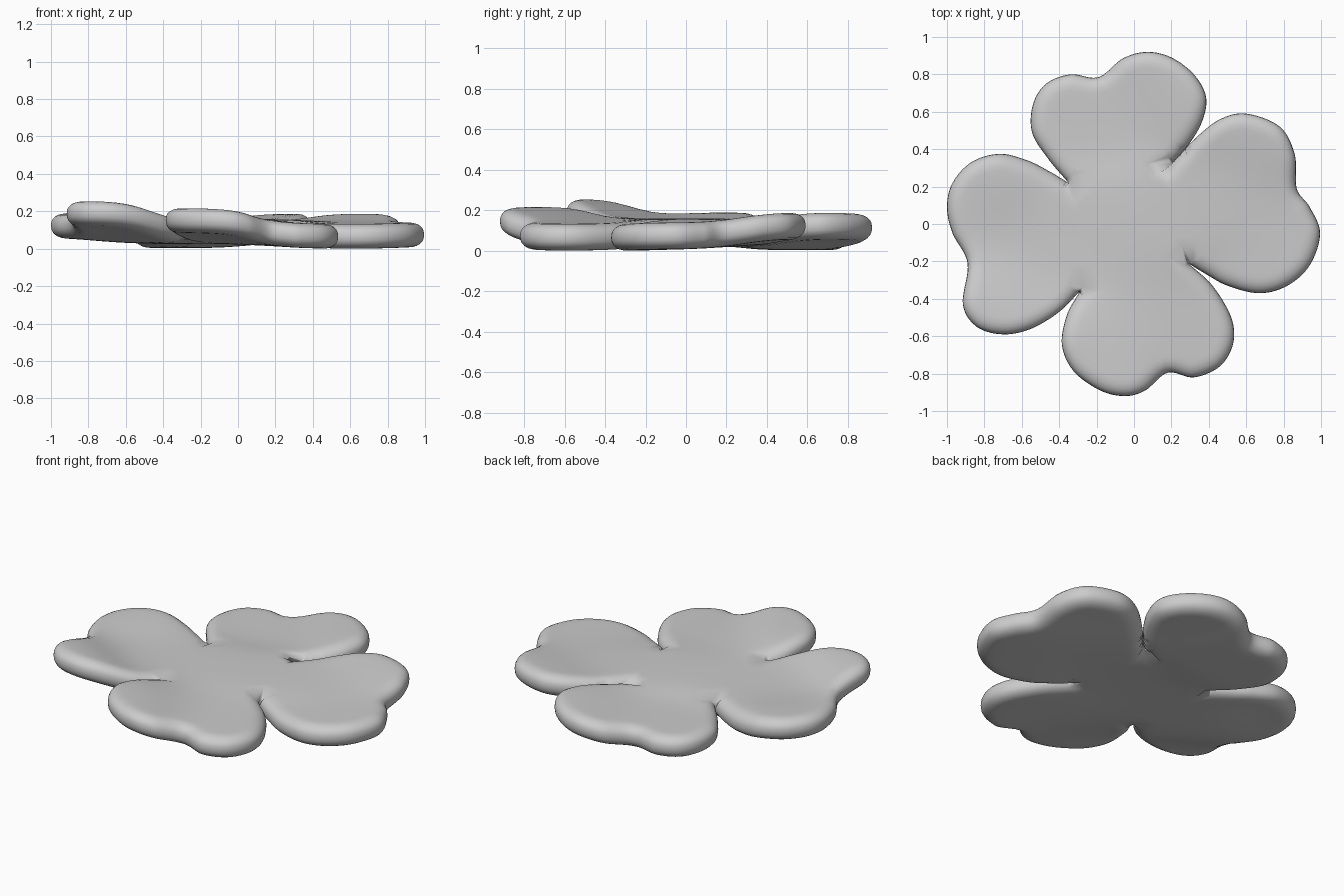
import bpy, bmesh, math
from mathutils import Vector, kdtree
from mathutils.geometry import delaunay_2d_cdt

if "Cube" in bpy.data.objects:
    bpy.data.objects.remove(bpy.data.objects["Cube"])

# Leaf outlines, clockwise, each running from notch to notch
right = [(.20, .32), (.33, .46), (.46, .56), (.60, .59), (.78, .52), (.86, .37), (.87, .19),
         (.94, .09), (.995, -.05), (.94, -.22), (.82, -.33), (.67, -.37), (.50, -.33), (.38, -.265), (.29, -.21)]
front = [(.29, -.21), (.42, -.33), (.52, -.50), (.53, -.64), (.46, -.76), (.32, -.82), (.18, -.795),
         (.06, -.89), (-.05, -.92), (-.18, -.89), (-.32, -.79), (-.385, -.65), (-.36, -.49), (-.29, -.36)]
left = [(-.29, -.36), (-.40, -.47), (-.55, -.56), (-.70, -.59), (-.84, -.55), (-.915, -.43), (-.89, -.21),
        (-.97, -.05), (-1, .09), (-.97, .22), (-.87, .33), (-.72, .375), (-.57, .34), (-.45, .28), (-.35, .22)]
back = [(-.35, .22), (-.46, .35), (-.545, .49), (-.54, .64), (-.47, .75), (-.34, .80), (-.19, .785),
        (-.06, .885), (.07, .92), (.20, .89), (.32, .80), (.385, .68), (.365, .55), (.29, .42), (.20, .32)]

# Mid-surface heights: lobes, leaf valleys and centre (x, y, z)
heights = [(.85, -.15, .085), (.65, -.3, .07), (.7, .48, .14), (.6, .16, .08),
           (.42, -.62, .075), (.1, -.5, .09), (-.2, -.75, .165), (-.8, -.48, .205),
           (-.6, -.1, .10), (-.88, .17, .135), (-.42, .62, .08), (-.13, .6, .075),
           (.2, .78, .135), (0, 0, .105), (-.35, -.1, .10), (.3, .1, .10)]
HALF, ROUND = .066, .085


def spline(pts, steps=9):
    p = [Vector(q) for q in pts]
    p = [2 * p[0] - p[1]] + p + [2 * p[-1] - p[-2]]
    out = []
    for a, b, c, d in zip(p, p[1:], p[2:], p[3:]):
        for i in range(steps):
            t = i / steps
            out.append(.5 * (2 * b + (c - a) * t + (2 * a - 5 * b + 4 * c - d) * t * t
                             + (3 * b - a - 3 * c + d) * t ** 3))
    return out


def mid(p):
    num = den = 0
    for x, y, z in heights:
        w = math.exp(-((p.x - x) ** 2 + (p.y - y) ** 2) / (2 * .19 ** 2))
        num, den = num + w * z, den + w
    return num / den


def thickness(d):
    u = max(0, 1 - d / ROUND)
    return HALF * (1 - u ** 2.3) ** (1 / 2.3)


outline = [p for leaf in (right, front, left, back) for p in spline(leaf)]
n = len(outline)
tree = kdtree.KDTree(n)
for i, p in enumerate(outline):
    tree.insert((p.x, p.y, 0), i)
tree.balance()


def edge_distance(p):
    return tree.find((p.x, p.y, 0))[2]


# Inset rings for the rounded rim, then an interior grid
points = list(outline)
for off in (.003, .01, .022, .04, .062, .085):
    for i, p in enumerate(outline):
        if off > .03 and i % 2:
            continue
        t = (outline[(i + 1) % n] - outline[i - 1]).normalized()
        q = p + off * Vector((t.y, -t.x))
        if edge_distance(q) > off * .93:
            points.append(q)
for i in range(-28, 29):
    for j in range(-28, 29):
        q = Vector((i * .036, j * .036))
        if edge_distance(q) > .105:
            points.append(q)
co, _, tris, *_ = delaunay_2d_cdt(points, [], [list(range(n))], 1, 1e-5)

# Top and bottom skins share the outline vertices
bm = bmesh.new()
top, bottom = [], []
for p in co:
    z, d = mid(p), edge_distance(p)
    h = thickness(d) if d > 1e-4 else 0
    top.append(bm.verts.new((p.x, p.y, z + h)))
    bottom.append(bm.verts.new((p.x, p.y, z - h)) if h else top[-1])
for f in tris:
    for side in (top, bottom):
        vs = [side[i] for i in f]
        if bm.faces.get(vs) is None:
            bm.faces.new(vs)
bmesh.ops.delete(bm, geom=[v for v in bm.verts if not v.link_faces], context='VERTS')
bmesh.ops.recalc_face_normals(bm, faces=bm.faces)
low = min(v.co.z for v in bm.verts)
bmesh.ops.translate(bm, verts=bm.verts, vec=(0, 0, -low))
for f in bm.faces:
    f.smooth = True
mesh = bpy.data.meshes.new("clover_leaf")
bm.to_mesh(mesh)
bm.free()
clover = bpy.data.objects.new("clover_leaf", mesh)
bpy.context.collection.objects.link(clover)
